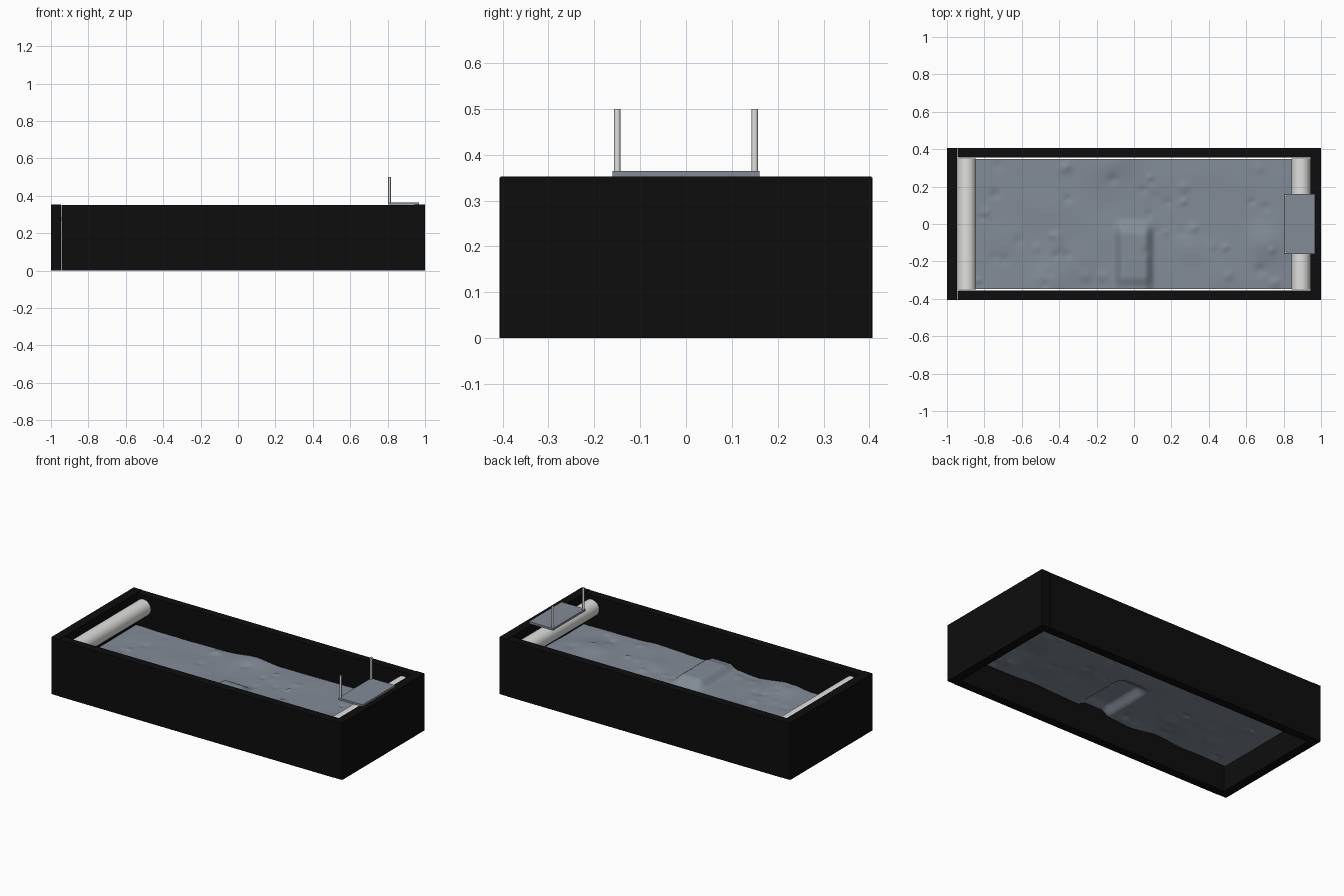
import bpy, bmesh, math, random
from mathutils import Vector, noise

if "Cube" in bpy.data.objects:
    bpy.data.objects.remove(bpy.data.objects["Cube"])

random.seed(4)


def material(name, rgb):
    m = bpy.data.materials.new(name)
    m.diffuse_color = (*rgb, 1)
    m.use_nodes = True
    m.node_tree.nodes["Principled BSDF"].inputs["Base Color"].default_value = m.diffuse_color
    return m


BLACK = material("matte_black", (0.004, 0.004, 0.004))
WHITE = material("off_white", (0.75, 0.745, 0.735))
SLATE = material("slate_grey", (0.225, 0.26, 0.31))


def box(name, x, y, z, mat):
    """Box from (min, max) ranges."""
    bpy.ops.mesh.primitive_cube_add(size=1, location=[(a + b) / 2 for a, b in (x, y, z)])
    o = bpy.context.object
    o.name = name
    o.scale = [b - a for a, b in (x, y, z)]
    bpy.ops.object.transform_apply(location=False, rotation=False, scale=True)
    o.data.materials.append(mat)
    return o


def cylinder(name, loc, r, depth, mat, rot=(0, 0, 0), sides=32):
    bpy.ops.mesh.primitive_cylinder_add(vertices=sides, radius=r, depth=depth,
                                        location=loc, rotation=rot)
    o = bpy.context.object
    o.name = name
    o.data.materials.append(mat)
    bpy.ops.object.shade_smooth_by_angle()
    return o


# Open frame: two long boards between two end boards
for side, s in (("front", -1), ("back", 1)):
    box(side + "_board", (-0.945, 0.945), sorted((s * 0.355, s * 0.407)), (0, 0.35), BLACK)
for side, s in (("left", -1), ("right", 1)):
    box(side + "_board", sorted((s * 0.945, s)), (-0.405, 0.405), (0, 0.353), BLACK)

# Rollers at both ends
for side, x in (("left", -0.895), ("right", 0.893)):
    cylinder(side + "_roller", (x, 0, 0.277), 0.051, 0.70, WHITE, (math.pi / 2, 0, 0))

# Small shelf plate with two upright pins
box("shelf_plate", (0.803, 0.968), (-0.16, 0.16), (0.352, 0.365), SLATE)
for side, s in (("front", -1), ("back", 1)):
    cylinder(side + "_pin", (0.81, s * 0.15, 0.43), 0.007, 0.14, WHITE, sides=16)

# Uneven ground sheet: broad swells, small pits and a rounded ridge
swells = [(0.3, -0.13, 0.09, 0.012), (0.7, -0.1, 0.09, 0.018), (-0.47, -0.33, 0.1, 0.018),
          (-0.12, 0.34, 0.1, 0.02), (0.42, -0.3, 0.12, 0.01), (-0.25, -0.33, 0.08, -0.012)]
pits = [(random.uniform(-0.85, 0.85), random.uniform(-0.33, 0.33),
         random.uniform(0.012, 0.03), random.choice((-1, 1)) * random.uniform(0.004, 0.01))
        for _ in range(45)]


def smoothstep(a, b, t):
    t = min(max((t - a) / (b - a), 0), 1)
    return t * t * (3 - 2 * t)


def ground_height(x, y):
    z = 0.155 + 0.008 * smoothstep(-0.6, 0.6, x)
    z += 0.004 * noise.noise(Vector((x * 6, y * 6, 1)))
    for cx, cy, r, h in swells + pits:
        d = ((x - cx) ** 2 + (y - cy) ** 2) / (r * r)
        if d < 9:
            z += h * math.exp(-d)
    ridge = (1 - smoothstep(0.055, 0.115, abs(x))) * (1 - smoothstep(-0.06, 0.035, y))
    ridge *= 0.6 + 0.4 * smoothstep(-0.345, -0.28, y)
    return z + 0.042 * ridge


bm = bmesh.new()
bmesh.ops.create_grid(bm, x_segments=160, y_segments=60, size=1)
for v in bm.verts:
    v.co.x *= 0.945
    v.co.y *= 0.348
    v.co.z = ground_height(v.co.x, v.co.y)
for f in bm.faces:
    f.smooth = True
mesh = bpy.data.meshes.new("ground_sheet")
bm.to_mesh(mesh)
bm.free()
mesh.materials.append(SLATE)
bpy.context.collection.objects.link(bpy.data.objects.new("ground_sheet", mesh))
